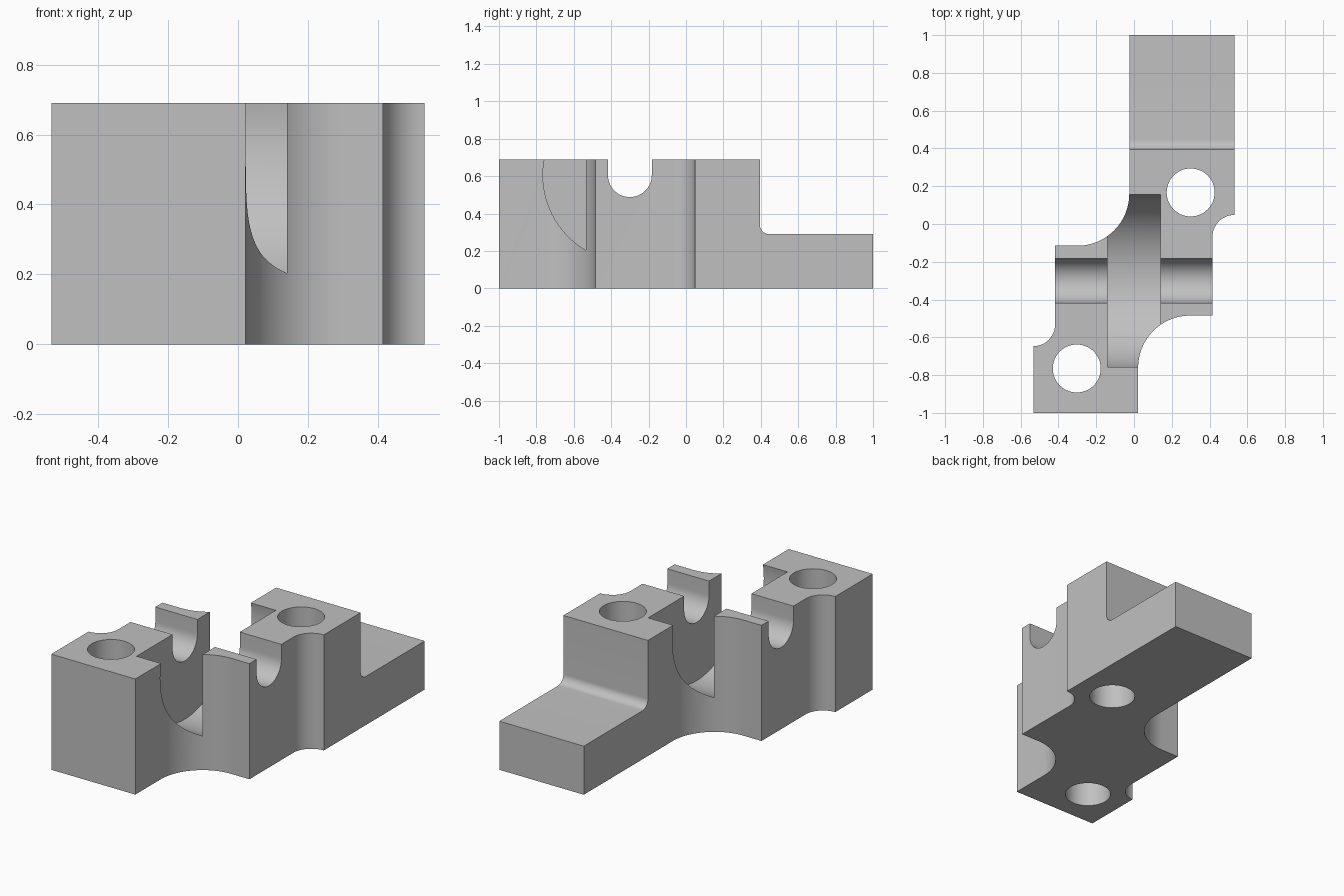
import bpy
import bmesh
from math import cos, sin, pi, radians
from mathutils import Vector

if "Cube" in bpy.data.objects:
    bpy.data.objects.remove(bpy.data.objects["Cube"], do_unlink=True)

HEIGHT = 0.69
STEP = 0.29
MID_Y = -0.30       # centre of the shaft groove and disc slot
SHAFT_Z = 0.605

grey = bpy.data.materials.new("machined grey")
grey.use_nodes = True
colour = (0.53, 0.53, 0.53, 1)
grey.diffuse_color = colour
grey.node_tree.nodes["Principled BSDF"].inputs["Base Color"].default_value = colour


def arc(cx, cy, r, start, end, n=24):
    angles = [radians(start + (end - start) * i / n) for i in range(n + 1)]
    return [(cx + r * cos(a), cy + r * sin(a)) for a in angles]


def prism(name, outline, low, high, axis="z"):
    """Extrude an outline: (x, y) along z, or (y, z) along x."""
    def place(p, d):
        return Vector((p[0], p[1], d)) if axis == "z" else Vector((d, p[0], p[1]))
    bm = bmesh.new()
    bottom = [bm.verts.new(place(p, low)) for p in outline]
    top = [bm.verts.new(place(p, high)) for p in outline]
    bm.faces.new(bottom[::-1])
    bm.faces.new(top)
    for i in range(len(outline)):
        j = (i + 1) % len(outline)
        bm.faces.new((bottom[i], bottom[j], top[j], top[i]))
    bmesh.ops.recalc_face_normals(bm, faces=bm.faces)
    mesh = bpy.data.meshes.new(name)
    bm.to_mesh(mesh)
    bm.free()
    mesh.materials.append(grey)
    obj = bpy.data.objects.new(name, mesh)
    bpy.context.collection.objects.link(obj)
    return obj


def cut(body, cutter):
    cutter.hide_render = True
    mod = body.modifiers.new(cutter.name, "BOOLEAN")
    mod.operation = "DIFFERENCE"
    mod.solver = "EXACT"
    mod.object = cutter
    bpy.ops.object.select_all(action="DESELECT")
    bpy.context.view_layer.objects.active = body
    body.select_set(True)
    bpy.ops.object.modifier_apply(modifier=mod.name)
    bpy.data.objects.remove(cutter, do_unlink=True)


# Offset block with large and small concave corners
outline = [(-0.533, -1), (0.022, -1)]
outline += arc(0.297, -0.76, 0.275, 180, 90)
outline += [(0.415, -0.485)]
outline += arc(0.533, -0.07, 0.118, 180, 90)
outline += [(0.533, 1), (-0.025, 1)]
outline += arc(-0.30, 0.16, 0.275, 0, -90)
outline += [(-0.418, -0.115)]
outline += arc(-0.533, -0.532, 0.115, 0, -90)
body = prism("bearing_block", outline, 0, HEIGHT)

# Low tail with a filleted step
step = [(1.2, STEP), (1.2, 1), (0.395, 1)] + arc(0.445, STEP + 0.05, 0.05, 180, 270, 12)
cut(body, prism("step_cutter", step, -1, 1, "x"))

# Round-bottomed shaft groove across the block
groove = [(MID_Y + 0.117, 1), (MID_Y - 0.117, 1)]
groove += arc(MID_Y, SHAFT_Z, 0.117, 180, 360, 32)
cut(body, prism("groove_cutter", groove, -1, 1, "x"))

# Disc slot sharing the shaft axis
disc = arc(MID_Y, SHAFT_Z, 0.465, 0, 360, 96)[:-1]
cut(body, prism("disc_cutter", disc, -0.14, 0.14, "x"))

# Bolt holes
for x, y in ((0.30, 0.167), (-0.303, -0.765)):
    cut(body, prism("hole_cutter", arc(x, y, 0.127, 0, 360, 48)[:-1], -0.5, 1))

bpy.ops.object.select_all(action="DESELECT")
body.select_set(True)
bpy.context.view_layer.objects.active = body
bpy.ops.object.shade_smooth_by_angle(angle=radians(25))
